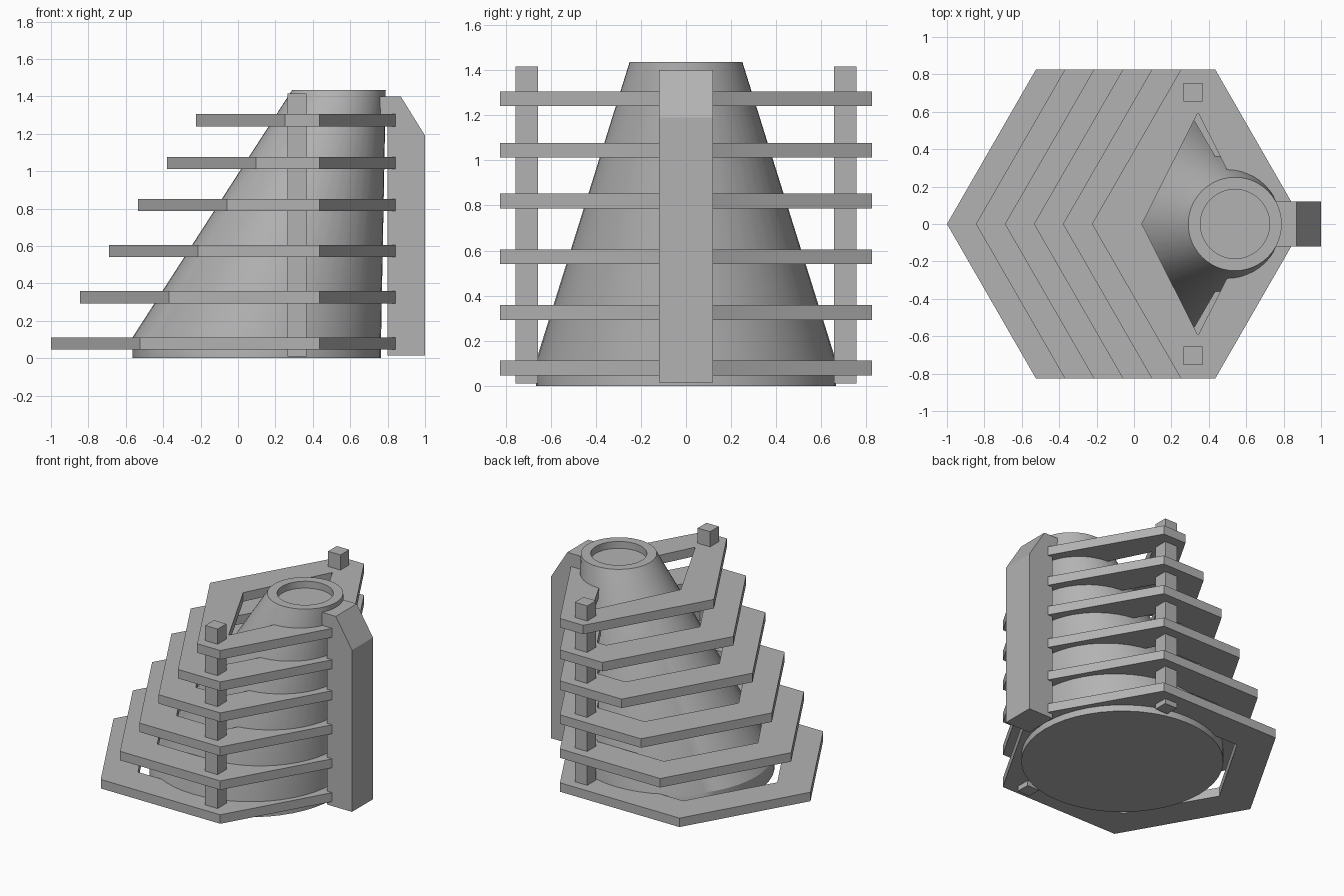
import bpy, bmesh, math
from mathutils import Vector

if "Cube" in bpy.data.objects:
    bpy.data.objects.remove(bpy.data.objects["Cube"], do_unlink=True)

grey = bpy.data.materials.new("plain grey")
grey.use_nodes = True
grey.diffuse_color = (0.45, 0.45, 0.45, 1)
grey.node_tree.nodes["Principled BSDF"].inputs["Base Color"].default_value = (0.45, 0.45, 0.45, 1)


def finish(name, bm, smooth=False):
    bmesh.ops.recalc_face_normals(bm, faces=bm.faces)
    mesh = bpy.data.meshes.new(name)
    bm.to_mesh(mesh)
    bm.free()
    mesh.materials.append(grey)
    obj = bpy.data.objects.new(name, mesh)
    bpy.context.collection.objects.link(obj)
    if smooth:
        bpy.ops.object.select_all(action='DESELECT')
        bpy.context.view_layer.objects.active = obj
        obj.select_set(True)
        bpy.ops.object.shade_smooth_by_angle(angle=math.radians(30))
    return obj


def bridge(bm, loop_a, loop_b):
    n = len(loop_a)
    for i in range(n):
        j = (i + 1) % n
        bm.faces.new((loop_a[i], loop_a[j], loop_b[j], loop_b[i]))


# Leaning funnel: stacked circles given as (centre x, radius, height)
def funnel(sections, sides=48):
    bm = bmesh.new()
    loops = []
    for cx, r, z in sections:
        angles = [2 * math.pi * i / sides for i in range(sides)]
        loops.append([bm.verts.new((cx + r * math.cos(a), r * math.sin(a), z)) for a in angles])
    for low, high in zip(loops, loops[1:]):
        bridge(bm, low, high)
    bm.faces.new(loops[0])
    bm.faces.new(loops[-1])
    return finish("leaning_funnel", bm, smooth=True)


funnel([(0.1, 0.665, 0), (0.1, 0.665, 0.11), (0.54, 0.25, 1.435),
        (0.54, 0.185, 1.435), (0.54, 0.185, 1.385)])


# Six-sided frame plates, each shorter than the one below
def hexagon(left, flat_left, flat_right, right, y):
    return [(left, 0), (flat_left, -y), (flat_right, -y),
            (right, 0), (flat_right, y), (flat_left, y)]


def frame_plate(name, left, top):
    right, run = 0.91, 0.475
    middle = (left + right) / 2
    outer = hexagon(left, left + run, right - run, right, 0.825)
    inner = hexagon(left + 0.267, min(left + run + 0.135, middle - 0.003),
                    max(right - run - 0.135, middle + 0.003), right - 0.267, 0.59)
    bm = bmesh.new()
    rings = [[bm.verts.new((x, y, z)) for x, y in shape]
             for shape, z in ((outer, top - 0.065), (outer, top),
                              (inner, top), (inner, top - 0.065))]
    for i in range(4):
        bridge(bm, rings[i], rings[(i + 1) % 4])
    return finish(name, bm)


for i, top in enumerate((0.112, 0.358, 0.605, 0.852, 1.077, 1.305)):
    frame_plate(f"frame_plate_{i + 1}", -1 + 0.155 * i, top)


# Square posts through the plates
def post(name, y):
    bm = bmesh.new()
    bmesh.ops.create_cube(bm, size=1)
    for v in bm.verts:
        v.co = Vector((0.315 + v.co.x * 0.1, y + v.co.y * 0.1, 0.7125 + v.co.z * 1.405))
    return finish(name, bm)


post("front_post", -0.705)
post("back_post", 0.705)

# Upright spine with a sloped top and a lip reaching the funnel
profile = [(0.8, 0.015), (1, 0.015), (1, 1.19), (0.87, 1.4), (0.755, 1.4), (0.755, 1.27), (0.8, 1.27)]
bm = bmesh.new()
sides = [[bm.verts.new((x, y, z)) for x, z in profile] for y in (-0.12, 0.12)]
bridge(bm, *sides)
for side in sides:
    bm.faces.new(side)
finish("upright_spine", bm)
